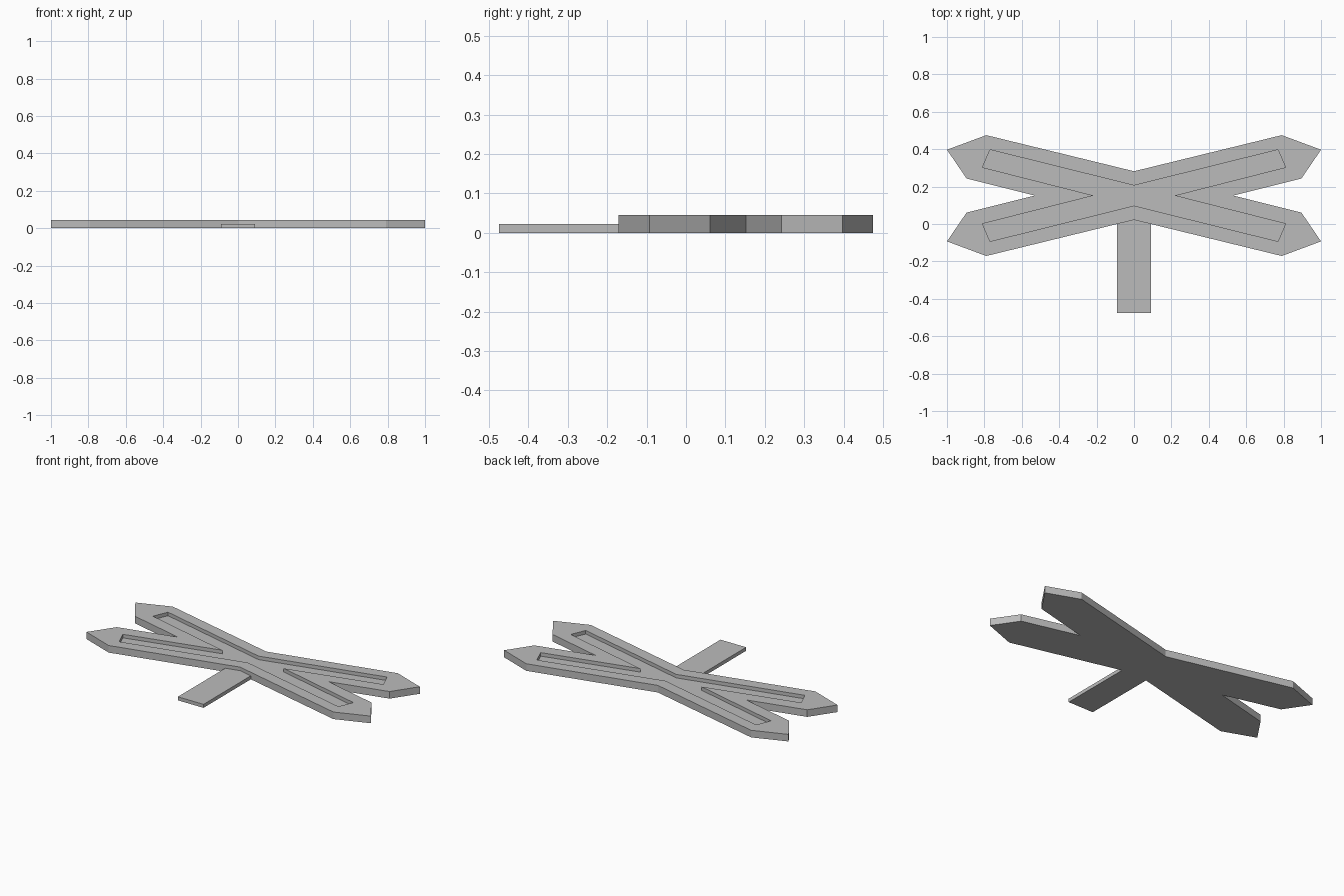
import bpy
import bmesh

default = bpy.data.objects.get("Cube")
if default:
    bpy.data.objects.remove(default, do_unlink=True)

MID_Y = 0.152      # line of symmetry of the crossed boards
BOARD_TOP = 0.045
HALF_TOP = 0.0225  # height of the post and of the recess floor

grey = bpy.data.materials.new("grey metal")
grey.use_nodes = True
colour = (0.5, 0.5, 0.5, 1)
grey.diffuse_color = colour
grey.node_tree.nodes["Principled BSDF"].inputs["Base Color"].default_value = colour


def prism(name, outline, bottom, top):
    """Upright prism over a counter-clockwise outline."""
    bm = bmesh.new()
    base = bm.faces.new([bm.verts.new((x, y, bottom)) for x, y in outline])
    grown = bmesh.ops.extrude_face_region(bm, geom=[base], use_keep_orig=True)
    for v in grown["geom"]:
        if isinstance(v, bmesh.types.BMVert):
            v.co.z = top
    bmesh.ops.recalc_face_normals(bm, faces=bm.faces)
    mesh = bpy.data.meshes.new(name)
    bm.to_mesh(mesh)
    bm.free()
    mesh.materials.append(grey)
    obj = bpy.data.objects.new(name, mesh)
    bpy.context.collection.objects.link(obj)
    return obj


def cross_outline(quarter):
    """Mirror a quarter (top notch to side notch) into a whole cross."""
    right = quarter + [(x, -y) for x, y in reversed(quarter[:-1])]
    left = [(-x, y) for x, y in reversed(right[1:-1])]
    return [(x, y + MID_Y) for x, y in reversed(right + left)]


# Crossed boards with pointed ends
boards = prism("crossed_boards", cross_outline(
    [(0, 0.13), (0.79, 0.323), (1, 0.245), (0.895, 0.091), (0.53, 0)]),
    0, BOARD_TOP)

# Recessed channel cut into the upper face
cutter = prism("recess_cutter", cross_outline(
    [(0, 0.054), (0.77, 0.245), (0.81, 0.151), (0.215, 0)]),
    HALF_TOP, BOARD_TOP * 2)
cutter.hide_render = True
cut = boards.modifiers.new("recess", 'BOOLEAN')
cut.operation = 'DIFFERENCE'
cut.solver = 'EXACT'
cut.object = cutter
bpy.context.view_layer.objects.active = boards
bpy.ops.object.modifier_apply(modifier=cut.name)
bpy.data.objects.remove(cutter, do_unlink=True)

# Thin post fitted against the lower notch of the boards
prism("post", [(-0.09, -0.475), (0.09, -0.475), (0.09, 0), (0, 0.022), (-0.09, 0)],
      0, HALF_TOP)
